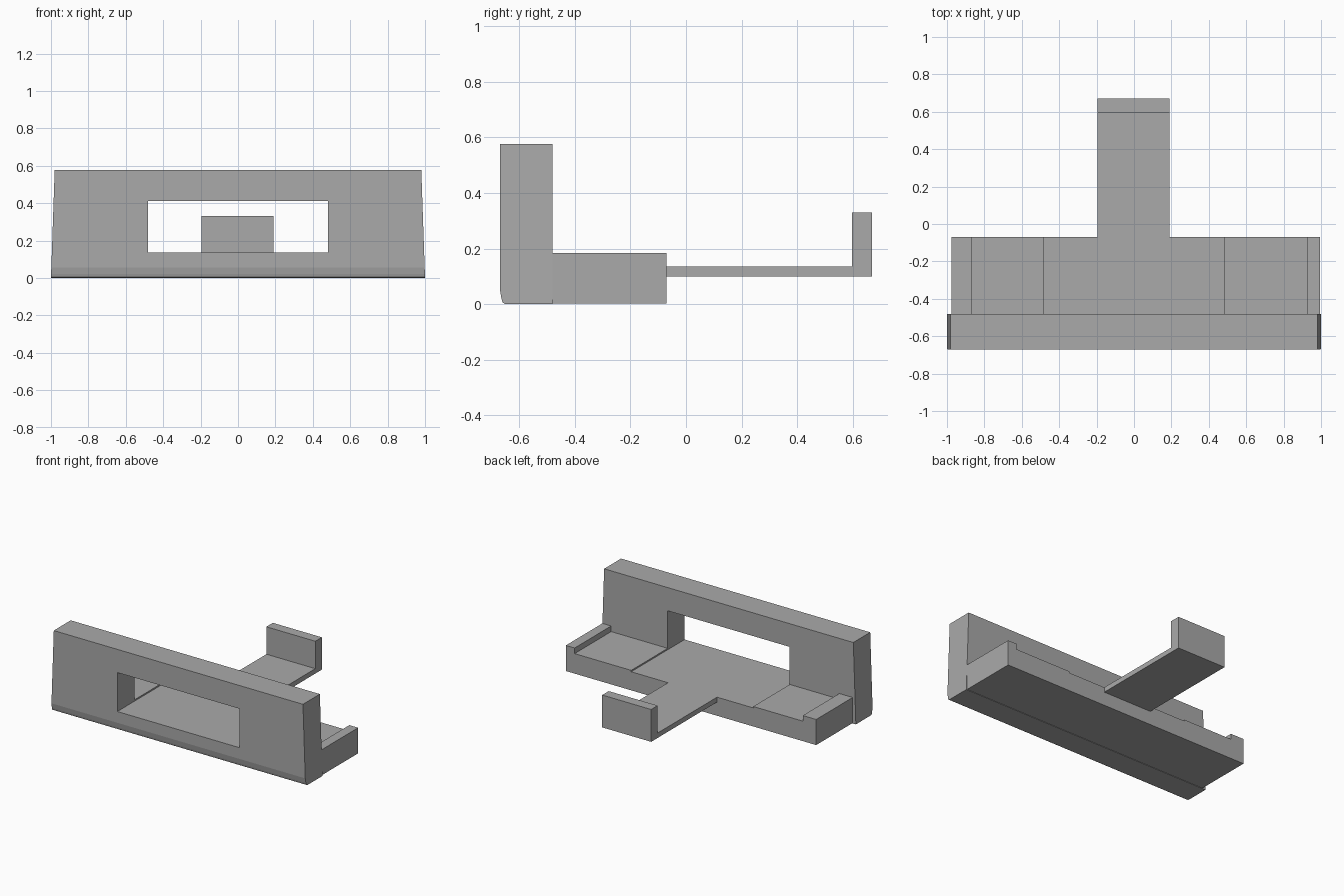
import bpy, bmesh
from mathutils import Vector

cube = bpy.data.objects.get("Cube")
if cube:
    bpy.data.objects.remove(cube, do_unlink=True)

grey = bpy.data.materials.new("plain_grey")
grey.use_nodes = True
grey.diffuse_color = (0.4, 0.4, 0.4, 1)
grey.node_tree.nodes["Principled BSDF"].inputs["Base Color"].default_value = (0.4, 0.4, 0.4, 1)


def extrude_profile(name, profile, axis, start, end):
    """Extrude a closed profile along x (profile is y, z) or y (profile is x, z)."""
    def place(a, z, t):
        return Vector((t, a, z)) if axis == "x" else Vector((a, t, z))
    bm = bmesh.new()
    face = bm.faces.new([bm.verts.new(place(a, z, start)) for a, z in profile])
    ext = bmesh.ops.extrude_face_region(bm, geom=[face], use_keep_orig=True)
    moved = [v for v in ext["geom"] if isinstance(v, bmesh.types.BMVert)]
    bmesh.ops.translate(bm, verts=moved, vec=place(0, 0, end - start))
    bmesh.ops.recalc_face_normals(bm, faces=bm.faces)
    mesh = bpy.data.meshes.new(name)
    bm.to_mesh(mesh)
    bm.free()
    mesh.materials.append(grey)
    obj = bpy.data.objects.new(name, mesh)
    bpy.context.collection.objects.link(obj)
    return obj


FRONT, PANEL_BACK, BASE_BACK, ARM_BACK = -0.67, -0.48, -0.07, 0.67
PANEL_TOP, FLOOR, LEDGE, RAIL = 0.577, 0.135, 0.145, 0.185
WINDOW = 0.48

# Front panel: rounded lower front edge, ends leaning in towards the top
panel = extrude_profile("front_panel", [
    (PANEL_BACK, 0), (PANEL_BACK, PANEL_TOP), (FRONT, PANEL_TOP),
    (FRONT, 0.055), (-0.664, 0.02), (-0.66, 0.006), (-0.65, 0)], "x", -1, 1)
for v in panel.data.vertices:
    v.co.x *= 1 - 0.02 * v.co.z / PANEL_TOP

# Window through the panel
cutter = extrude_profile("window_cutter", [
    (-0.9, FLOOR), (-0.3, FLOOR), (-0.3, 0.412), (-0.9, 0.412)], "x", -WINDOW, WINDOW)
cutter.hide_render = True
cutter.hide_viewport = True
cut = panel.modifiers.new("window", "BOOLEAN")
cut.object = cutter
cut.operation = "DIFFERENCE"
cut.solver = "EXACT"

# Base tray: sunken centre, raised ledges and an end rail at each side
left_end, right_end = 0.994, -0.975
extrude_profile("base_tray", [
    (right_end, 0.003), (left_end, 0.003), (left_end, RAIL), (0.925, RAIL),
    (0.925, LEDGE), (WINDOW, LEDGE), (WINDOW, FLOOR), (-WINDOW, FLOOR),
    (-WINDOW, LEDGE), (-0.87, LEDGE), (-0.87, RAIL), (right_end, RAIL)],
    "y", PANEL_BACK, BASE_BACK)

# Rear arm with an upright stop at its end
extrude_profile("rear_arm", [
    (BASE_BACK, 0.1), (ARM_BACK, 0.1), (ARM_BACK, 0.33), (0.597, 0.33),
    (0.597, FLOOR), (BASE_BACK, FLOOR)], "x", -0.195, 0.19)
